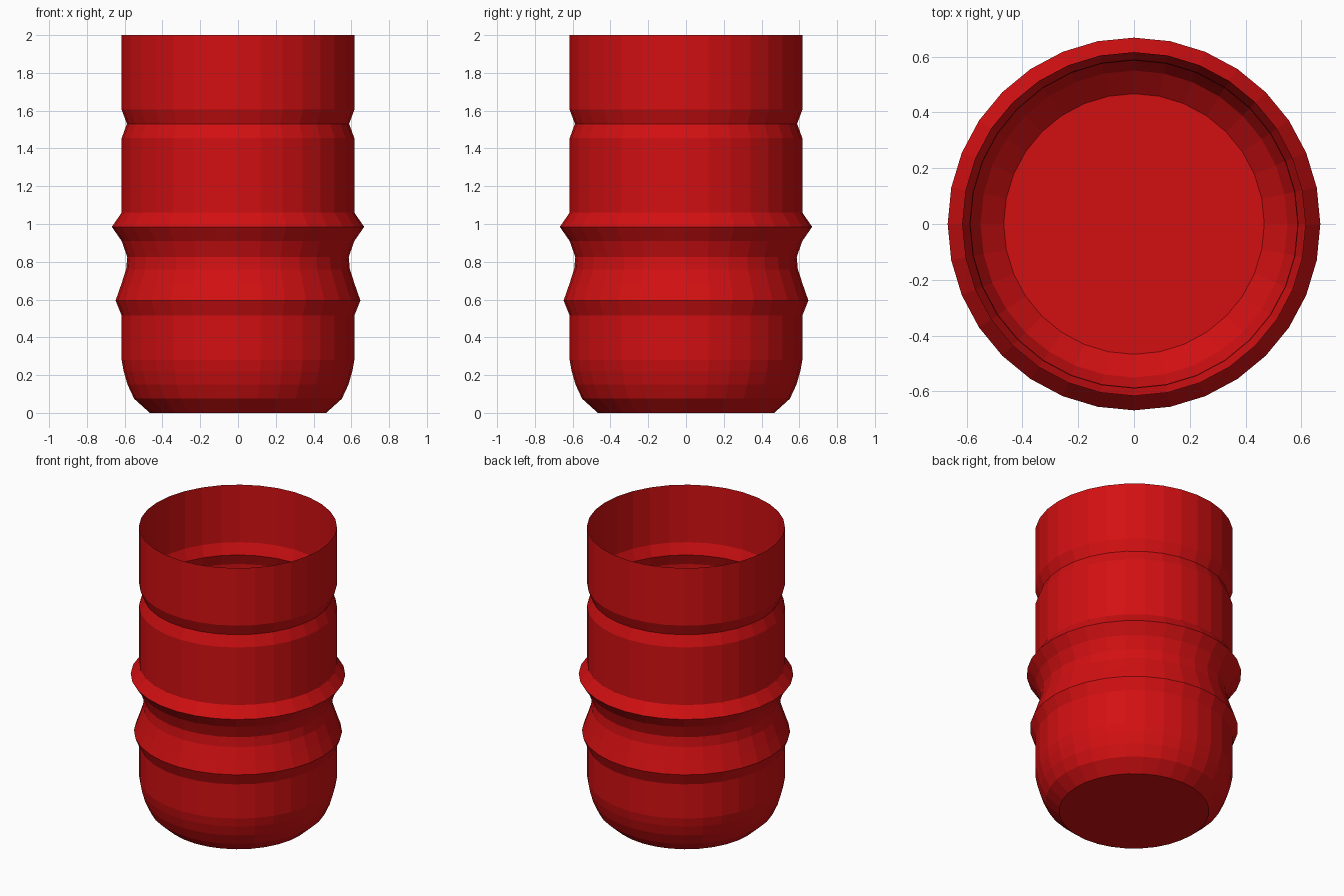
import bpy, bmesh, math

if "Cube" in bpy.data.objects:
    bpy.data.objects.remove(bpy.data.objects["Cube"])

SIDES = 32
# (radius, height) of the single-walled cup, floor to rim
PROFILE = [
    (0.467, 0.0), (0.55, 0.075), (0.585, 0.15), (0.605, 0.22), (0.616, 0.28),  # rounded base
    (0.616, 0.515), (0.648, 0.595), (0.62, 0.675), (0.592, 0.76),              # lower ridge
    (0.586, 0.825), (0.616, 0.91), (0.668, 0.985), (0.616, 1.06),              # waist, upper ridge
    (0.616, 1.455), (0.588, 1.53), (0.616, 1.605), (0.616, 2.0),               # groove, rim
]

bm = bmesh.new()
rings = []
for r, z in PROFILE:
    rings.append([bm.verts.new((r * math.cos(2 * math.pi * i / SIDES),
                                r * math.sin(2 * math.pi * i / SIDES), z))
                  for i in range(SIDES)])

# wall
for low, high in zip(rings, rings[1:]):
    for i in range(SIDES):
        j = (i + 1) % SIDES
        bm.faces.new((low[i], low[j], high[j], high[i]))

# floor
bm.faces.new(list(reversed(rings[0])))

mesh = bpy.data.meshes.new("cup")
bm.to_mesh(mesh)
bm.free()

mat = bpy.data.materials.new("red")
mat.diffuse_color = (0.65, 0.005, 0.006, 1)
mat.use_nodes = True
mat.node_tree.nodes["Principled BSDF"].inputs["Base Color"].default_value = mat.diffuse_color
mesh.materials.append(mat)
bpy.context.collection.objects.link(bpy.data.objects.new("cup", mesh))
